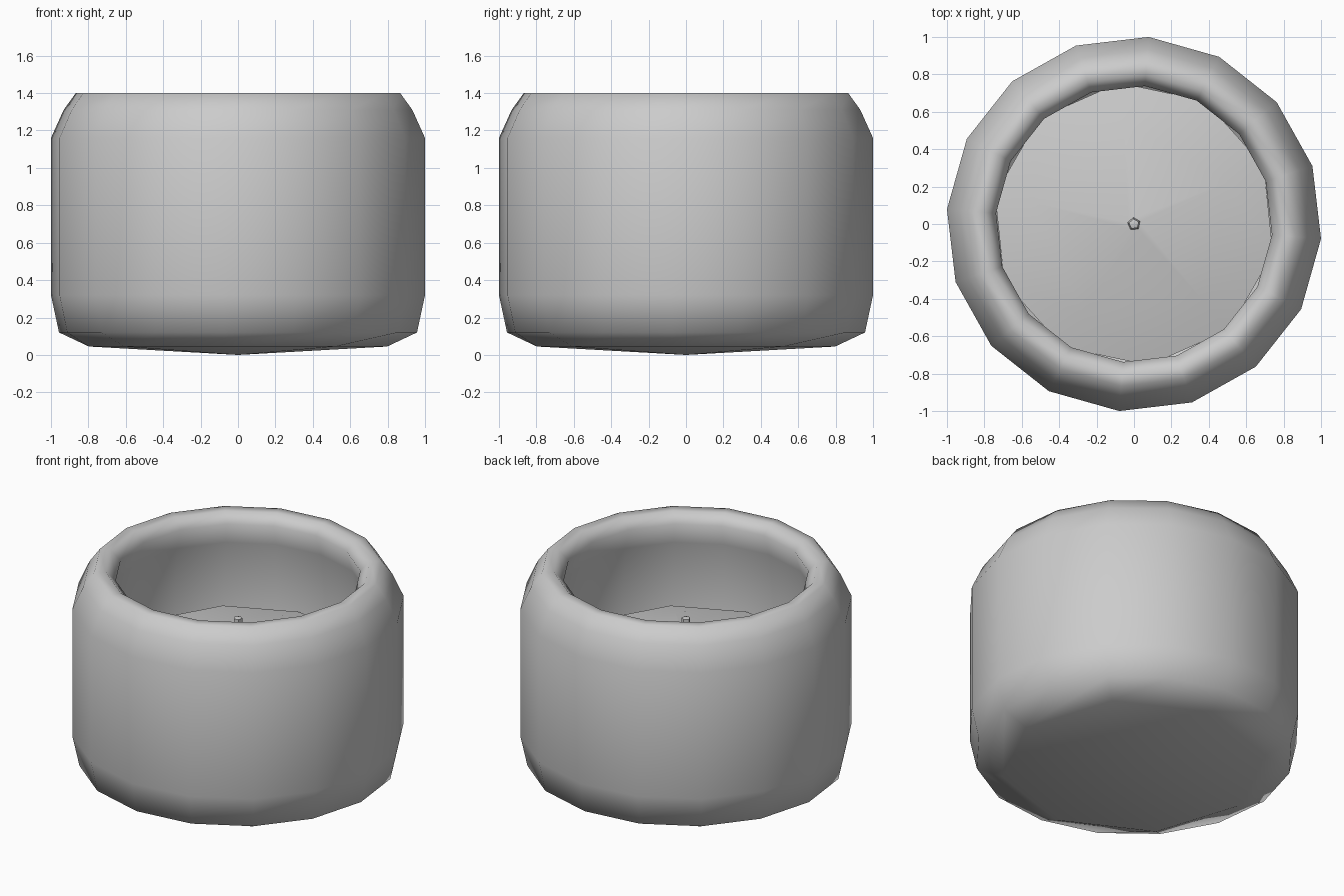
import bpy, bmesh
from math import radians, sin, cos, pi

if "Cube" in bpy.data.objects:
    bpy.data.objects.remove(bpy.data.objects["Cube"])


def lathe(name, rings, phase, sharp=40):
    """Build a solid from rings of (radius, z, sides); radius 0 closes to a point."""
    bm = bmesh.new()
    prev = None
    for r, z, n in rings:
        if r == 0:
            cur = [bm.verts.new((0, 0, z))]
        else:
            cur = [bm.verts.new((r * cos(phase + 2 * pi * i / n),
                                 r * sin(phase + 2 * pi * i / n), z)) for i in range(n)]
        if prev:
            m = max(len(prev), len(cur))

            def pick(ring, i):
                return ring[(i * len(ring) // m) % len(ring)]
            for i in range(m):
                quad = [pick(prev, i), pick(prev, i + 1), pick(cur, i + 1), pick(cur, i)]
                face = list(dict.fromkeys(quad))
                if len(face) > 2:
                    bm.faces.new(face)
        prev = cur
    bmesh.ops.recalc_face_normals(bm, faces=bm.faces)
    me = bpy.data.meshes.new(name)
    bm.to_mesh(me)
    bm.free()
    ob = bpy.data.objects.new(name, me)
    bpy.context.collection.objects.link(ob)
    bpy.ops.object.select_all(action='DESELECT')
    ob.select_set(True)
    bpy.context.view_layer.objects.active = ob
    bpy.ops.object.shade_smooth_by_angle(angle=radians(sharp))
    return ob


# Thick-walled jar with a rounded rim and a coarser eight-sided base
lathe("jar", [
    (0, 0, 1), (0.80, 0.045, 8), (0.96, 0.12, 16), (1.003, 0.32, 16),
    (1.003, 1.16, 16), (0.935, 1.31, 16), (0.87, 1.40, 16), (0.80, 1.40, 16),
    (0.74, 1.34, 16), (0.78, 1.20, 16), (0.80, 0.95, 16), (0.80, 0.25, 16),
    (0.70, 0.14, 16), (0, 0.12, 1)], radians(-4.5), 80)

# Wax fill with a gently domed, faceted top
lathe("wax", [
    (0, 0.15, 1), (0.69, 0.16, 10), (0.76, 0.30, 10), (0.76, 0.79, 10),
    (0.55, 0.85, 5), (0.03, 0.94, 5), (0, 0.94, 1)], radians(24))

# Short wick
lathe("wick", [
    (0, 0.90, 1), (0.04, 0.92, 5), (0.028, 0.97, 5), (0.028, 1.06, 5),
    (0, 1.07, 1)], radians(24), 60)
